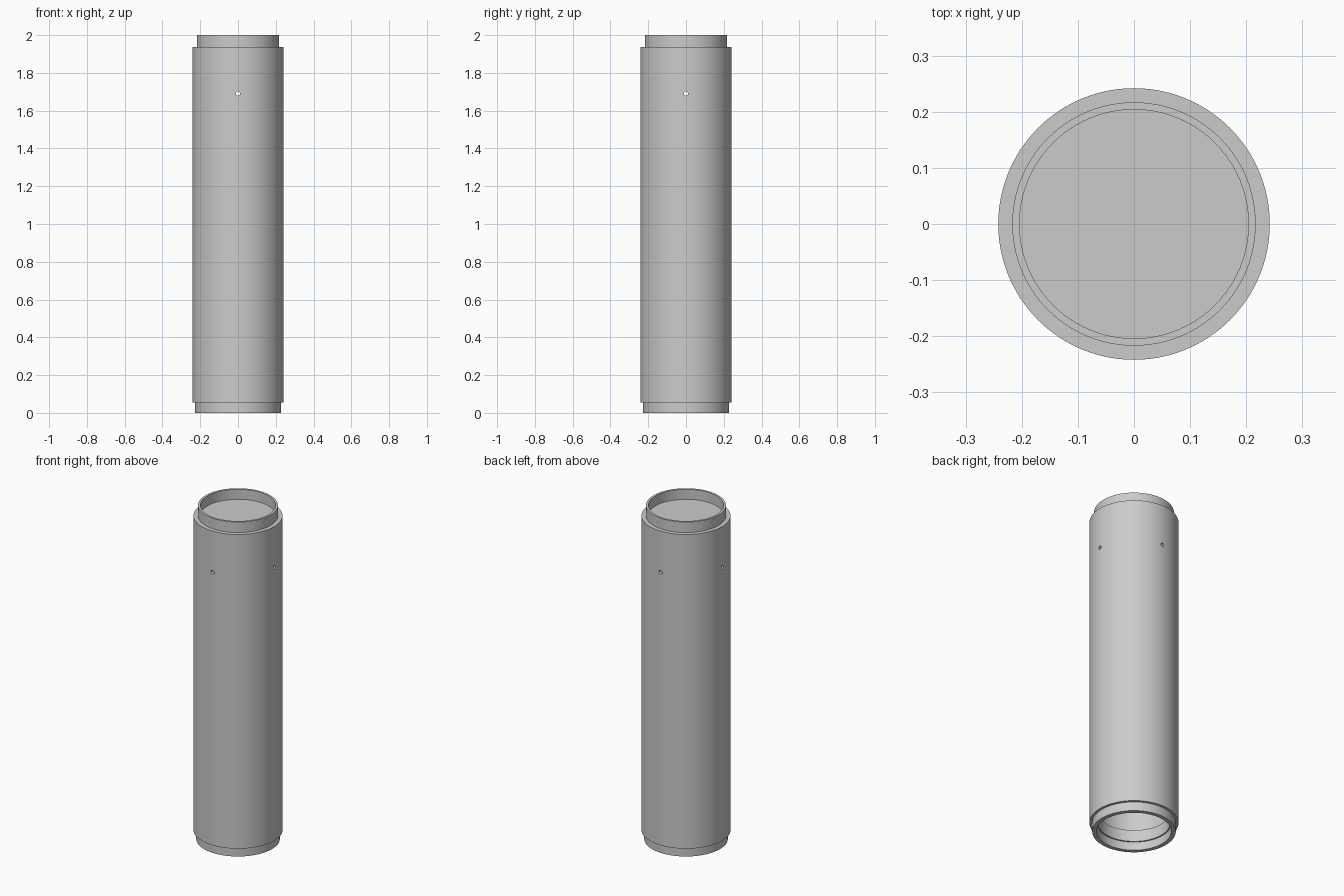
import bpy, bmesh, math
from mathutils import Matrix

cube = bpy.data.objects.get("Cube")
if cube:
    bpy.data.objects.remove(cube, do_unlink=True)

SEGMENTS = 96
HOLE_Z = 1.69

grey = bpy.data.materials.new("plain_grey")
grey.use_nodes = True
colour = (0.6, 0.6, 0.6, 1)
grey.diffuse_color = colour
grey.node_tree.nodes["Principled BSDF"].inputs["Base Color"].default_value = colour


def make_object(name, bm):
    bmesh.ops.recalc_face_normals(bm, faces=bm.faces)
    mesh = bpy.data.meshes.new(name)
    bm.to_mesh(mesh)
    bm.free()
    mesh.materials.append(grey)
    obj = bpy.data.objects.new(name, mesh)
    bpy.context.collection.objects.link(obj)
    return obj


def lathe(name, profile):
    """Turn a (radius, height) profile around z; both ends lie on the axis."""
    bm = bmesh.new()
    verts = [bm.verts.new((r, 0, z)) for r, z in profile]
    edges = [bm.edges.new(pair) for pair in zip(verts, verts[1:])]
    bmesh.ops.spin(bm, geom=verts + edges, cent=(0, 0, 0), axis=(0, 0, 1),
                   angle=math.tau, steps=SEGMENTS, use_duplicate=False)
    bmesh.ops.remove_doubles(bm, verts=bm.verts, dist=1e-5)
    return make_object(name, bm)


# Hollow tube: closed neck recess on top, stepped socket open at the bottom
tube = lathe("tube_body", [
    (0, 1.94), (0.204, 1.94), (0.204, 2.0), (0.217, 2.0),
    (0.217, 1.937), (0.242, 1.937), (0.242, 0.054), (0.227, 0.054),
    (0.227, 0), (0.203, 0), (0.203, 0.05), (0.195, 0.05),
    (0.195, 0.12), (0.204, 0.12), (0.204, 1.92), (0, 1.92)])

# Two crossing drills make the four small holes near the top
for axis, name in (("X", "side_drill"), ("Y", "front_drill")):
    bm = bmesh.new()
    bmesh.ops.create_cone(bm, cap_ends=True, segments=20, radius1=0.011,
                          radius2=0.011, depth=0.6)
    turn = Matrix.Rotation(math.pi / 2, 4, "Y" if axis == "X" else "X")
    bmesh.ops.transform(bm, matrix=Matrix.Translation((0, 0, HOLE_Z)) @ turn, verts=bm.verts)
    drill = make_object(name, bm)
    drill.hide_render = True
    drill.hide_set(True)
    cut = tube.modifiers.new(name, "BOOLEAN")
    cut.operation = "DIFFERENCE"
    cut.solver = "EXACT"
    cut.object = drill

# Smooth round walls with crisp rims
bpy.ops.object.select_all(action="DESELECT")
tube.select_set(True)
bpy.context.view_layer.objects.active = tube
for modifier in list(tube.modifiers):
    bpy.ops.object.modifier_apply(modifier=modifier.name)
bpy.ops.object.shade_smooth_by_angle(angle=math.radians(30))
